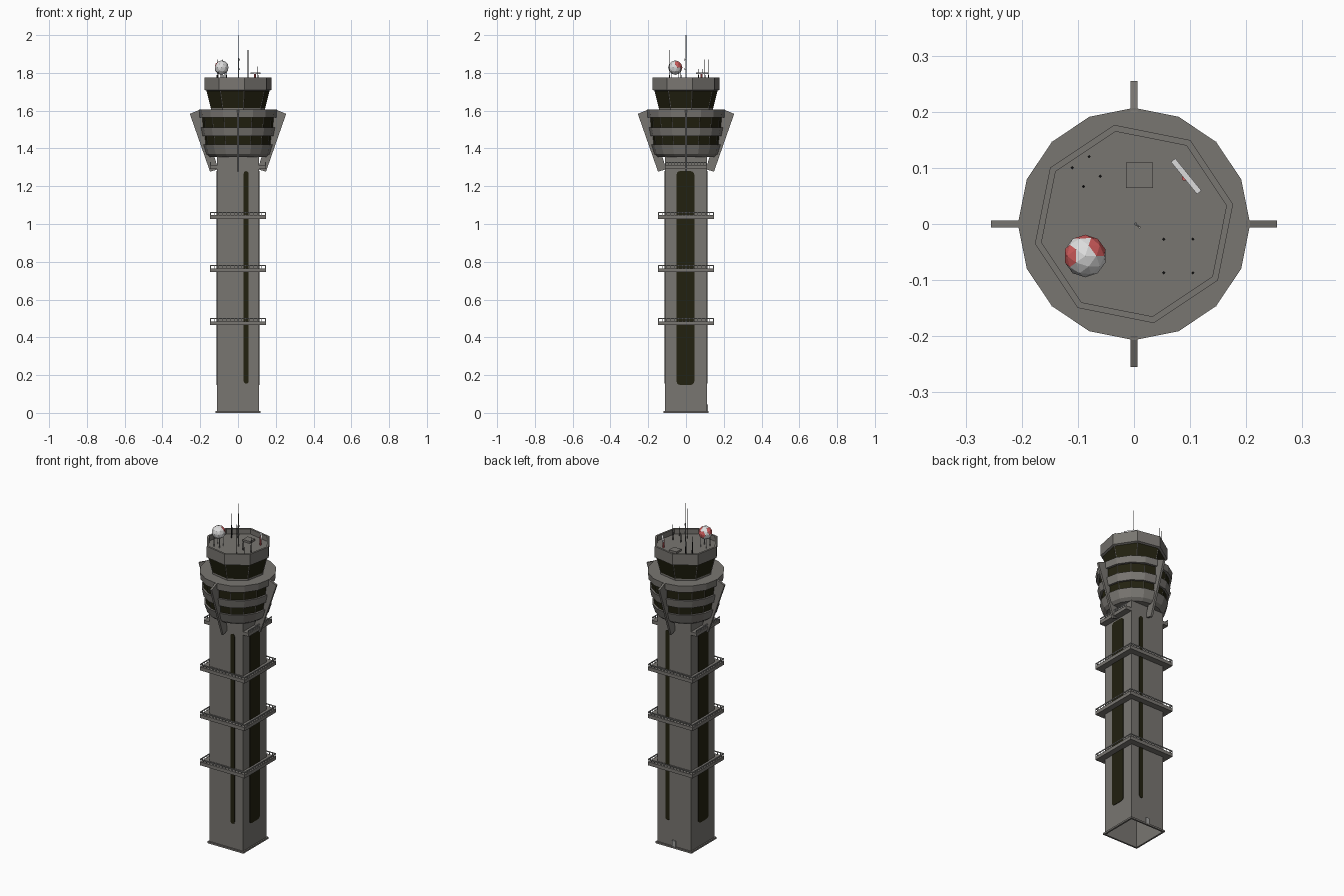
import bpy, bmesh, math
from mathutils import Vector, Matrix

if "Cube" in bpy.data.objects:
    bpy.data.objects.remove(bpy.data.objects["Cube"])

def mat(name, r, g, b):
    m = bpy.data.materials.new(name)
    m.diffuse_color = (r, g, b, 1)
    m.use_nodes = True
    m.node_tree.nodes["Principled BSDF"].inputs["Base Color"].default_value = m.diffuse_color
    return m

CONCRETE = mat("concrete grey", 0.19, 0.18, 0.165)
GLASS = mat("dark glass", 0.016, 0.015, 0.005)
METAL = mat("light metal", 0.36, 0.36, 0.35)
WHITE = mat("radome white", 0.72, 0.72, 0.72)
RED = mat("warning red", 0.65, 0.11, 0.11)
BLACK = mat("antenna black", 0.012, 0.012, 0.012)

def finish(name, bm, mats):
    me = bpy.data.meshes.new(name)
    bmesh.ops.recalc_face_normals(bm, faces=bm.faces)
    bm.to_mesh(me)
    bm.free()
    for m in mats:
        me.materials.append(m)
    ob = bpy.data.objects.new(name, me)
    bpy.context.collection.objects.link(ob)
    return ob

def add_box(bm, lo, hi, rot=None):
    lo, hi = Vector(lo), Vector(hi)
    M = Matrix.Translation((lo + hi) / 2)
    if rot:
        M = M @ Matrix.Rotation(rot, 4, 'Z')
    bmesh.ops.create_cube(bm, size=1, matrix=M @ Matrix.Diagonal((*(hi - lo), 1)))

def add_rod(bm, a, b, r, n=6, r2=None):
    a, b = Vector(a), Vector(b)
    q = (b - a).to_track_quat('Z', 'Y').to_matrix().to_4x4()
    bmesh.ops.create_cone(bm, cap_ends=True, segments=n, radius1=r, radius2=r if r2 is None else r2,
                          depth=(b - a).length, matrix=Matrix.Translation((a + b) / 2) @ q)

def lathe(name, n, offset, profile, mats, dark=()):
    # n-sided rings joined bottom to top; segments listed in dark use material 1
    bm = bmesh.new()
    rings = [[bm.verts.new((r * math.cos(offset + math.tau * i / n),
                            r * math.sin(offset + math.tau * i / n), z)) for i in range(n)]
             for r, z in profile]
    for s in range(len(rings) - 1):
        for i in range(n):
            j = (i + 1) % n
            f = bm.faces.new((rings[s][i], rings[s][j], rings[s + 1][j], rings[s + 1][i]))
            f.material_index = 1 if s in dark else 0
    bm.faces.new(rings[0])
    bm.faces.new(rings[-1])
    return finish(name, bm, mats)

def prism(name, pts, depth, M, material):
    # extrude an outline in local XZ along local Y, centred
    bm = bmesh.new()
    f = bm.faces.new([bm.verts.new((x, -depth / 2, z)) for x, z in pts])
    ext = bmesh.ops.extrude_face_region(bm, geom=[f])
    bmesh.ops.translate(bm, verts=[v for v in ext['geom'] if isinstance(v, bmesh.types.BMVert)],
                        vec=(0, depth, 0))
    bmesh.ops.transform(bm, matrix=M, verts=bm.verts)
    return finish(name, bm, [material])

def turn(k):
    return Matrix.Rotation(k * math.pi / 2, 4, 'Z')

# Square shaft, open underneath
W = 0.11
bm = bmesh.new()
add_box(bm, (-W, -W, 0), (W, W, 1.40))
bmesh.ops.delete(bm, geom=[f for f in bm.faces if f.calc_center_median().z < 0.01], context='FACES')
finish("shaft", bm, [CONCRETE])

# Foot trim
bm = bmesh.new()
for k in range(4):
    before = set(bm.verts)
    add_box(bm, (-0.118, -0.118, 0), (0.118, -0.108, 0.01))
    bmesh.ops.transform(bm, matrix=turn(k), verts=[v for v in bm.verts if v not in before])
finish("foot_trim", bm, [CONCRETE])

# Tall rounded window strips on the four faces
def strip(name, cx, w, z0, z1, k):
    r = min(w / 2, 0.02)
    pts = []
    for sx, z, a0 in ((1, z0 + r, -90), (1, z1 - r, 0), (-1, z1 - r, 90), (-1, z0 + r, 180)):
        for s in range(4):
            a = math.radians(a0 + s * 30 + 0.5)
            pts.append((cx + sx * (w / 2 - r) + r * math.cos(a), z + r * math.sin(a)))
    prism(name, pts, 0.006, turn(k) @ Matrix.Translation((0, -W, 0)), GLASS)

strip("front_window_strip", 0.043, 0.026, 0.155, 1.28, 0)
strip("back_window_strip", -0.043, 0.026, 0.155, 1.28, 2)
strip("right_window_strip", -0.003, 0.095, 0.148, 1.28, 1)
strip("left_window_strip", 0.003, 0.095, 0.148, 1.28, 3)

# Back door
bm = bmesh.new()
add_box(bm, (-0.012, W, 0.01), (0.012, W + 0.006, 0.045))
finish("back_door", bm, [METAL])

# Walkway galleries: slab, rail and posts per side
def gallery(name, z, sides, reach):
    slab, rail = bmesh.new(), bmesh.new()
    for k in sides:
        for b, boxes in ((slab, [((-reach, -0.147, z), (reach, -0.108, z + 0.02))]),
                         (rail, [((-reach, -0.147, z + 0.032), (reach, -0.143, z + 0.037))] +
                          [((x, -0.147, z + 0.02), (x + 0.003, -0.144, z + 0.034))
                           for x in [-reach + i * (2 * reach - 0.003) / 14 for i in range(15)]])):
            before = set(b.verts)
            for lo, hi in boxes:
                add_box(b, lo, hi)
            bmesh.ops.transform(b, matrix=turn(k), verts=[v for v in b.verts if v not in before])
    finish(name + "_slab", slab, [CONCRETE])
    finish(name + "_rail", rail, [METAL])

for i, z in enumerate((0.465, 0.745, 1.027)):
    gallery("gallery_%d" % (i + 1), z, range(4), 0.147)
gallery("upper_balcony", 1.29, (1, 3), 0.11)

# Sixteen-sided drum with two window bands
lathe("drum", 16, 0, [(0.15, 1.355), (0.168, 1.37), (0.184, 1.42), (0.172, 1.42), (0.177, 1.465),
                      (0.188, 1.465), (0.197, 1.512), (0.186, 1.512), (0.19, 1.565),
                      (0.204, 1.565), (0.207, 1.605)],
      [CONCRETE, GLASS], dark=(3, 7))

# Thin mullions on the drum windows and cab glass
bm = bmesh.new()
for i in range(16):
    a = math.tau * i / 16
    c, s = math.cos(a), math.sin(a)
    for r0, z0, r1, z1 in ((0.172, 1.42, 0.177, 1.465), (0.186, 1.512, 0.19, 1.565)):
        add_rod(bm, (r0 * c, r0 * s, z0), (r1 * c, r1 * s, z1), 0.002, 4)
OFF = math.pi / 16
for i in range(8):
    a = OFF + math.tau * i / 8
    c, s = math.cos(a), math.sin(a)
    add_rod(bm, (0.145 * c, 0.145 * s, 1.615), (0.168 * c, 0.168 * s, 1.705), 0.0025, 4)
finish("mullions", bm, [CONCRETE])

# Four sloping fins
for k in range(4):
    prism("fin_%d" % (k + 1), [(0.105, 1.29), (0.148, 1.277), (0.255, 1.583), (0.2, 1.606)],
          0.0125, turn(k), CONCRETE)

# Octagonal control cab with parapet roof
lathe("control_cab", 8, OFF, [(0.146, 1.6), (0.146, 1.615), (0.168, 1.705), (0.18, 1.71), (0.18, 1.775),
                              (0.168, 1.775), (0.168, 1.745)], [CONCRETE, GLASS], dark=(1,))
bm = bmesh.new()
add_box(bm, (-0.014, 0.064, 1.74), (0.034, 0.11, 1.757))
finish("roof_hatch", bm, [CONCRETE])

# Radome on legs, red patches by direction
centre = Vector((-0.087, -0.057, 1.828))
bm = bmesh.new()
bmesh.ops.create_icosphere(bm, subdivisions=2, radius=0.038)
patches = [Vector(d).normalized() for d in ((-0.75, 0.1, 0.5), (0.65, 0.45, 0.5), (0, 0.9, -0.1))]
for f in bm.faces:
    n = f.calc_center_median().normalized()
    f.material_index = 1 if any(n.dot(p) > 0.87 for p in patches) else 0
bmesh.ops.translate(bm, verts=bm.verts, vec=centre)
finish("radome", bm, [WHITE, RED])
bm = bmesh.new()
for sx in (-1, 1):
    for sy in (-1, 1):
        p = centre + Vector((sx * 0.018, sy * 0.018, 0))
        add_rod(bm, (p.x, p.y, 1.745), (p.x, p.y, 1.81), 0.002)
finish("radome_legs", bm, [METAL])

# Radar bar on a red pedestal
bm = bmesh.new()
add_box(bm, (0.093 - 0.037, 0.085 - 0.005, 1.793), (0.093 + 0.037, 0.085 + 0.005, 1.803), math.radians(-51))
finish("radar_bar", bm, [WHITE])
bm = bmesh.new()
add_rod(bm, (0.09, 0.082, 1.745), (0.09, 0.082, 1.795), 0.005, 8)
finish("radar_pedestal", bm, [RED])

# Central mast with small cross pieces
bm = bmesh.new()
add_rod(bm, (0.003, 0, 1.745), (0.003, 0, 1.88), 0.003)
add_rod(bm, (0.003, 0, 1.88), (0.003, 0, 2.0), 0.0015)
for z in (1.82, 1.87):
    add_rod(bm, (0.003, 0, z), (0.01, -0.006, z), 0.0015)
    add_rod(bm, (0.01, -0.006, z - 0.006), (0.01, -0.006, z + 0.006), 0.002)
finish("central_mast", bm, [METAL])

# Whip antennas
bm = bmesh.new()
for x, y, top in ((0.053, -0.027, 1.80), (0.105, -0.027, 1.835), (0.053, -0.087, 1.92), (0.105, -0.087, 1.80),
                  (-0.11, 0.1, 1.87), (-0.08, 0.12, 1.87), (-0.06, 0.085, 1.82), (-0.09, 0.067, 1.82)):
    add_rod(bm, (x, y, 1.745), (x, y, 1.79), 0.003, 4)
    add_rod(bm, (x, y, 1.79), (x, y, top), 0.0015, 4)
finish("whip_antennas", bm, [BLACK])
